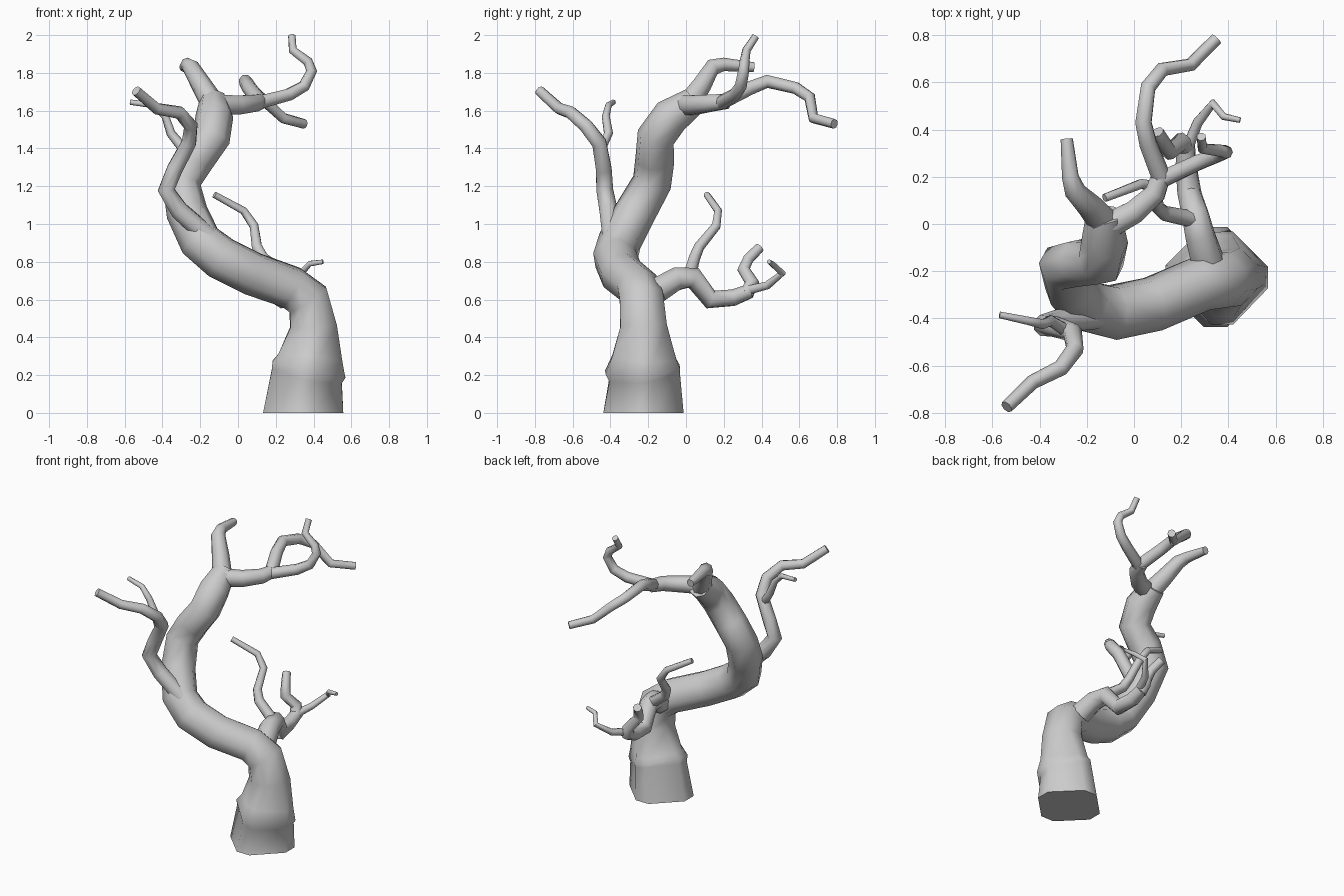
import bpy
import bmesh
import math
from mathutils import Vector

UNIT = 0.01  # path points are written in hundredths
ROUND = 22.5  # half angle of a corner facet on an even eight-sided ring

default_cube = bpy.data.objects.get("Cube")
if default_cube:
    bpy.data.objects.remove(default_cube, do_unlink=True)

# Single bark colour
bark = bpy.data.materials.new("bark_grey")
bark.use_nodes = True
bark_colour = (0.6, 0.6, 0.6, 1.0)
bark.diffuse_color = bark_colour
bark.node_tree.nodes["Principled BSDF"].inputs["Base Color"].default_value = bark_colour


def taper(start, end, count):
    """Evenly shrinking radii from the root of a branch to its tip."""
    return [start + (end - start) * i / (count - 1) for i in range(count)]


def path_directions(points):
    """Tangent at every path point, averaged at the bends."""
    steps = [(b - a).normalized() for a, b in zip(points, points[1:])]
    inner = [(a + b).normalized() for a, b in zip(steps, steps[1:])]
    return [steps[0]] + inner + [steps[-1]]


def ring_angles(facet):
    """Four corners, each cut by a facet of the given half angle."""
    return [math.radians(corner + sign * facet)
            for corner in range(0, 360, 90) for sign in (-1, 1)]


def limb(name, path, radii, facets, first_direction=None):
    """Sweep an eight-sided ring along a path and cap both ends."""
    points = [Vector(p) * UNIT for p in path]
    directions = path_directions(points)
    if first_direction:
        directions[0] = Vector(first_direction)
    bm = bmesh.new()
    rings = []
    previous = directions[0]
    side = Vector((1, 0, 0)) if abs(previous.x) < 0.8 else Vector((0, 1, 0))
    side = (side - previous * side.dot(previous)).normalized()
    for point, direction, radius, facet in zip(points, directions, radii, facets):
        # Carry the ring's orientation along without twisting
        side = previous.rotation_difference(direction) @ side
        side = (side - direction * side.dot(direction)).normalized()
        other = direction.cross(side)
        ring = []
        for angle in ring_angles(facet):
            offset = side * math.cos(angle) + other * math.sin(angle)
            ring.append(bm.verts.new(point + offset * radius * UNIT))
        rings.append(ring)
        previous = direction
    for lower, upper in zip(rings, rings[1:]):
        for i in range(len(lower)):
            j = (i + 1) % len(lower)
            bm.faces.new((lower[i], lower[j], upper[j], upper[i]))
    bm.faces.new(reversed(rings[0]))
    bm.faces.new(rings[-1])
    bmesh.ops.recalc_face_normals(bm, faces=bm.faces)

    mesh = bpy.data.meshes.new(name)
    bm.to_mesh(mesh)
    bm.free()
    mesh.materials.append(bark)
    obj = bpy.data.objects.new(name, mesh)
    bpy.context.collection.objects.link(obj)
    bpy.ops.object.select_all(action="DESELECT")
    obj.select_set(True)
    bpy.context.view_layer.objects.active = obj
    bpy.ops.object.shade_smooth_by_angle(angle=math.radians(50))


def branch(name, path, start, end):
    limb(name, path, taper(start, end, len(path)), [ROUND] * len(path))


# Trunk: squarish flared foot with a collar, sideways sweep, climb to the crown
trunk_path = [
    (34.5, -22.5, 0), (36.5, -22, 20), (37.5, -23, 23), (38.2, -22, 29),
    (40, -22.5, 46), (37, -23.5, 60), (28, -25.5, 66.5), (8, -34, 73.5),
    (-9, -37.5, 82), (-20, -35, 91), (-27, -27, 106), (-30, -18, 122),
    (-23, -16.5, 134), (-14, -16, 146), (-12.5, -8, 157), (-13, 4, 165),
]
trunk_radii = [21.8, 19.3, 20.3, 17.5, 13.3, 12.5, 11.7, 11.8,
               12, 11.5, 11, 10.5, 10.5, 10.2, 10, 7.5]
trunk_facets = [13 if z < 40 else ROUND for x, y, z in trunk_path]
limb("trunk", trunk_path, trunk_radii, trunk_facets, first_direction=(0, 0, 1))

# Front branch with its twig
branch("front_branch", [
    (-14, -39, 92), (-31, -41, 107), (-38, -43, 118), (-33.5, -43.5, 129),
    (-26, -46, 143), (-25, -53, 152), (-31, -61, 159), (-43, -67, 161),
    (-54, -77.5, 170.5)], 5.5, 2.8)
branch("front_twig", [
    (-29, -45, 140), (-35.5, -41, 148), (-38.5, -42.5, 157),
    (-45, -41, 163), (-57, -38.5, 164.5)], 2.8, 1.4)

# Crown branch reaching left, and the two limbs it forks into
branch("crown_branch", [
    (-13, -2, 163), (0, 5, 163), (9, 13, 164), (12, 22, 165)], 6, 4.2)
branch("crown_back_fork", [
    (11.5, 20, 165), (6, 34, 172), (4, 43, 175.5), (6, 58, 172),
    (12, 65.5, 167), (24, 67.5, 156), (35, 78.5, 153)], 4.2, 2.6)
branch("crown_left_fork", [
    (10, 18, 164), (27, 26, 168.5), (35, 29, 173), (39, 30.5, 181),
    (37, 31, 186), (29, 32, 192), (28.5, 37, 199.5)], 3.8, 2)

# Short branch leaning back from the top of the trunk
branch("crown_back_branch", [
    (-13, 1, 163), (-19, 8, 173), (-25, 14, 183), (-27, 20, 184.5),
    (-28.5, 36, 183)], 6.5, 2.6)

# Low branch behind the trunk, with its three offshoots
branch("low_branch", [
    (31, -15, 65), (28, -5, 71), (26, 4, 71.5), (23.5, 13, 60),
    (22, 25, 61), (22, 34, 64.5)], 7.2, 3.9)
branch("low_fork", [
    (22, 32, 63), (20, 35, 69), (15, 30.5, 76), (13.5, 33, 81.5),
    (10, 39, 87.5)], 4.2, 2.7)
branch("low_twig", [
    (23, 33, 65), (27, 43, 67.5), (33.5, 51, 74), (38, 45.5, 79),
    (45, 44, 80)], 2.6, 1.2)
branch("low_shoot", [
    (25, 2, 73), (13, 4.5, 82), (10, 7, 88), (8.5, 16, 99),
    (3, 17, 107), (-12.5, 11, 115.5)], 3.6, 1.8)
